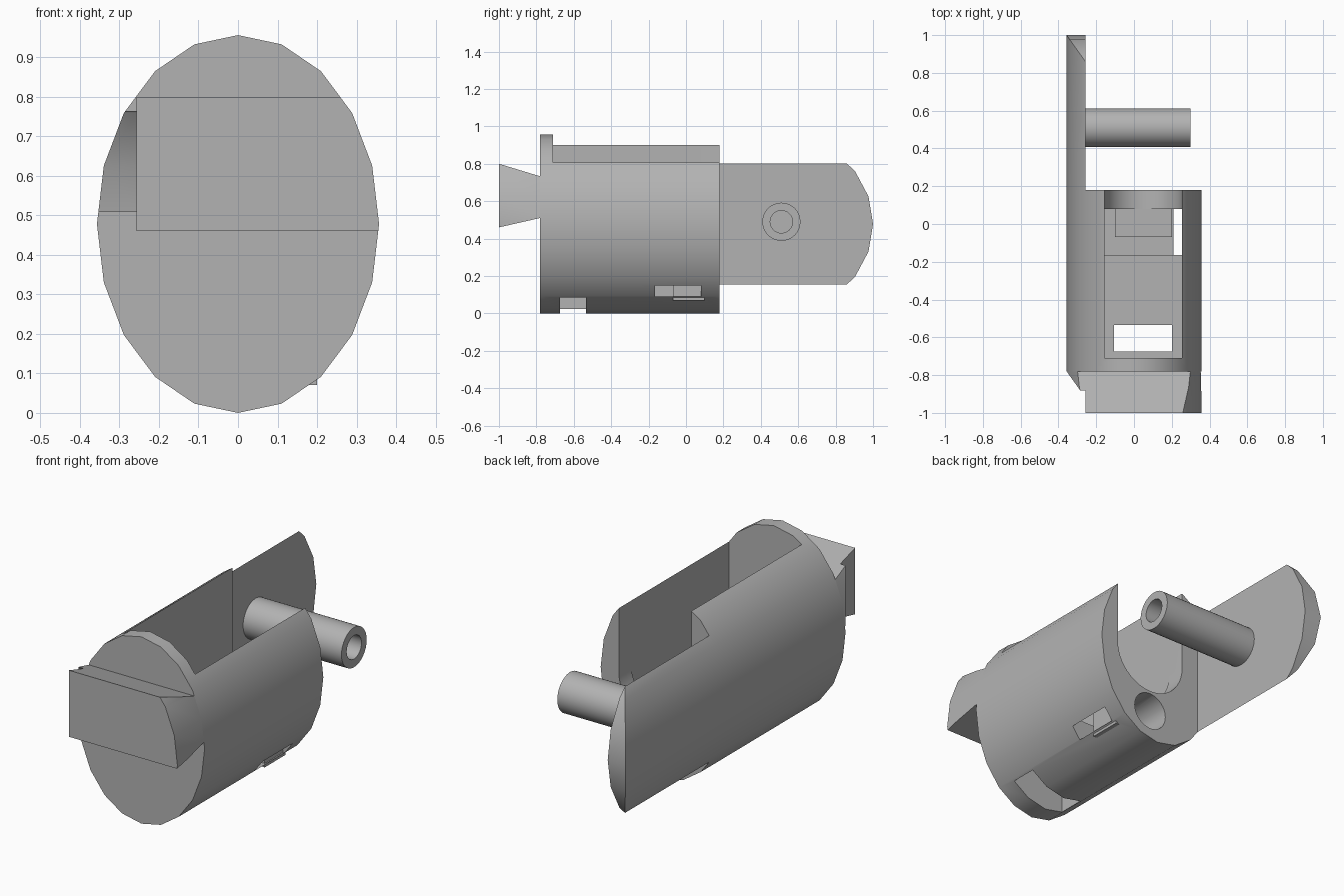
import bpy, bmesh, math
from mathutils import Vector

if "Cube" in bpy.data.objects:
    bpy.data.objects.remove(bpy.data.objects["Cube"], do_unlink=True)

mat = bpy.data.materials.new("plain grey")
mat.use_nodes = True
GREY = (0.45, 0.45, 0.45, 1)
mat.diffuse_color = GREY
mat.node_tree.nodes["Principled BSDF"].inputs["Base Color"].default_value = GREY

RX, RZ = 0.357, 0.478      # half width and half height of the oval body
FRONT, BACK, TIP = -0.78, 0.18, 1.0
SPLIT = -0.257             # plane of the side plate's inner face


def oval(ra, rb, ca, cb, n):
    return [(ca + ra * math.cos(math.tau * i / n), cb + rb * math.sin(math.tau * i / n))
            for i in range(n)]


def prism(name, axis, points, lo, hi):
    """Extrude a closed profile along x or y; profile is (y, z) or (x, z)."""
    bm = bmesh.new()
    place = (lambda a, b, t: (t, a, b)) if axis == "x" else (lambda a, b, t: (a, t, b))
    face = bm.faces.new([bm.verts.new(place(a, b, lo)) for a, b in points])
    new = bmesh.ops.extrude_face_region(bm, geom=[face])["geom"]
    shift = Vector(place(0, 0, hi - lo))
    bmesh.ops.translate(bm, vec=shift, verts=[v for v in new if isinstance(v, bmesh.types.BMVert)])
    bmesh.ops.recalc_face_normals(bm, faces=bm.faces)
    mesh = bpy.data.meshes.new(name)
    bm.to_mesh(mesh)
    bm.free()
    mesh.materials.append(mat)
    ob = bpy.data.objects.new(name, mesh)
    bpy.context.collection.objects.link(ob)
    return ob


def box(name, x0, x1, y0, y1, z0, z1):
    return prism(name, "y", [(x0, z0), (x1, z0), (x1, z1), (x0, z1)], y0, y1)


def select(ob):
    bpy.ops.object.select_all(action="DESELECT")
    ob.select_set(True)
    bpy.context.view_layer.objects.active = ob


def combine(ob, other, operation="DIFFERENCE"):
    mod = ob.modifiers.new("cut", "BOOLEAN")
    mod.operation, mod.object, mod.solver = operation, other, "EXACT"
    select(ob)
    bpy.ops.object.modifier_apply(modifier=mod.name)
    bpy.data.objects.remove(other, do_unlink=True)


body_profile = oval(RX, RZ, 0, RZ, 20)

# Oval housing with its open-topped cavity
housing = prism("housing", "y", body_profile, FRONT, BACK)
X0, X1 = -0.157, 0.254
MID, RAD = (X0 + X1) / 2, (X1 - X0) / 2
combine(housing, box("cavity", X0, X1, -0.71, 0.08, 0.2, 1.2))
combine(housing, box("deep_pocket", X0, X1, -0.165, 0.08, 0.09, 0.6))
combine(housing, box("floor_window", -0.105, 0.2, -0.675, -0.535, -0.2, 0.5))

# Round-bottomed slot through the back wall
arc = [(MID + RAD * math.cos(a), RZ + RAD * math.sin(a))
       for a in (math.pi + math.pi * i / 24 for i in range(25))]
combine(housing, prism("slot", "y", [(X0, 1.2)] + arc + [(X1, 1.2)], 0.06, 0.3))

# Raised block inside the pocket, and the bore beneath the slot
combine(housing, box("pocket_block", -0.1, 0.2, -0.07, 0.1, 0.07, 0.27), "UNION")
combine(housing, prism("bore", "y", oval(0.098, 0.098, MID, 0.16, 32), 0.0, 0.3))

# Side plate: slice of the oval, with a tip rounded along its length
plate = prism("side_plate", "y", body_profile, BACK, TIP + 0.2)
combine(plate, box("slice", -0.6, SPLIT, 0, 1.5, -0.2, 1.2), "INTERSECT")
combine(plate, prism("tip", "x", oval(0.5, RZ, 0.5, RZ, 20), -0.7, 0.2), "INTERSECT")

# Dovetail on the front, scooped away on the side plate's strip
dovetail = prism("front_dovetail", "x",
                 [(-1, 0.46), (-1, 0.8), (FRONT, 0.733), (FRONT, 0.51)], -0.6, 0.6)
combine(dovetail, prism("hull", "y", body_profile, -1.2, 0), "INTERSECT")
combine(dovetail, prism("scoop", "x", oval(0.5, RZ, FRONT - 0.5, RZ, 20), -0.8, SPLIT))

# Hollow cross tube on the plate
tube = prism("cross_tube", "x", oval(0.102, 0.102, 0.51, 0.49, 32), SPLIT, 0.3)
combine(tube, prism("tube_bore", "x", oval(0.06, 0.06, 0.51, 0.49, 32), -0.5, 0.5))

for ob in (housing, plate, dovetail, tube):
    select(ob)
    bpy.ops.object.shade_smooth_by_angle(angle=math.radians(30))
